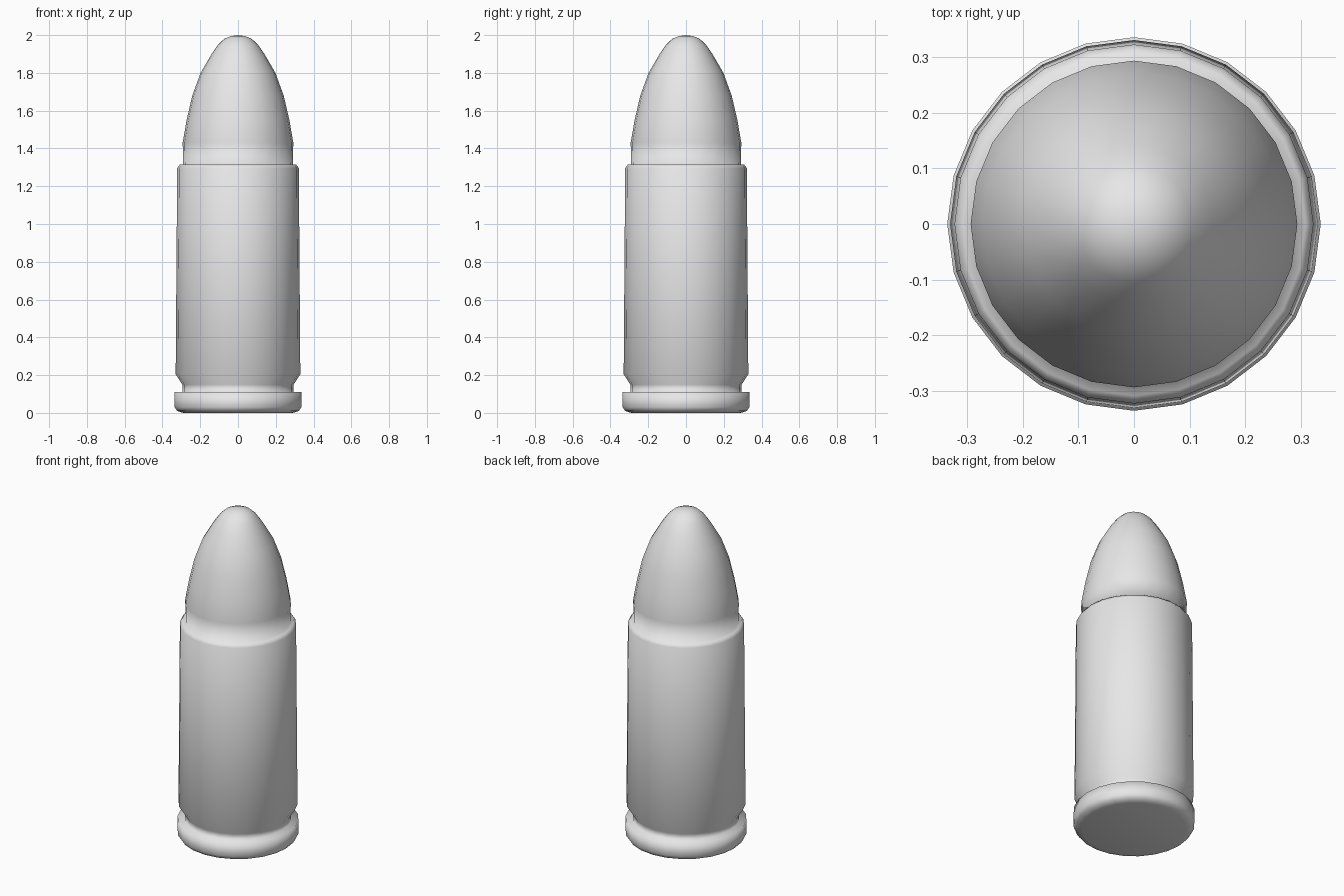
import bpy
import bmesh
import math
from mathutils import Vector

SIDES = 24

cube = bpy.data.objects.get("Cube")
if cube:
    bpy.data.objects.remove(cube, do_unlink=True)


def make_material(name, colour):
    mat = bpy.data.materials.new(name)
    mat.use_nodes = True
    mat.diffuse_color = colour
    bsdf = next(n for n in mat.node_tree.nodes if n.type == "BSDF_PRINCIPLED")
    bsdf.inputs["Base Color"].default_value = colour
    return mat


def lathe(name, profile, mat):
    """Turn a (radius, height) profile around z into one smooth closed body."""
    bm = bmesh.new()
    verts = [bm.verts.new((r, 0, z)) for r, z in profile]
    edges = [bm.edges.new(pair) for pair in zip(verts, verts[1:])]
    bmesh.ops.spin(bm, geom=verts + edges, cent=Vector(), axis=Vector((0, 0, 1)),
                   angle=math.tau, steps=SIDES, use_duplicate=False)
    bmesh.ops.remove_doubles(bm, verts=bm.verts, dist=0.0005)
    # Close the flat base with a single face
    base = [e for e in bm.edges if e.is_boundary]
    bmesh.ops.contextual_create(bm, geom=base)
    bmesh.ops.recalc_face_normals(bm, faces=bm.faces)
    for face in bm.faces:
        face.smooth = True
    mesh = bpy.data.meshes.new(name)
    bm.to_mesh(mesh)
    bm.free()
    mesh.materials.append(mat)
    obj = bpy.data.objects.new(name, mesh)
    bpy.context.collection.objects.link(obj)
    return obj


# Base rim with a chamfered lower edge
rim = [(0.29, 0), (0.322, 0.01), (0.335, 0.03), (0.335, 0.11)]
# Narrow groove and the bevel leading up to the wall
groove = [(0.295, 0.11), (0.295, 0.15)]
# Slightly tapered wall ending in a rounded lip
case = [(0.33, 0.205), (0.322, 1.295), (0.308, 1.315)]
# Pointed nose with a round tip
nose = [(0.29, 1.315), (0.293, 1.43), (0.272, 1.55), (0.242, 1.68),
        (0.198, 1.80), (0.14, 1.90), (0.105, 1.95), (0.073, 1.98),
        (0.037, 1.995), (0, 2.0)]

grey = make_material("plain grey", (0.8, 0.8, 0.8, 1))
lathe("cartridge", rim + groove + case + nose, grey)
